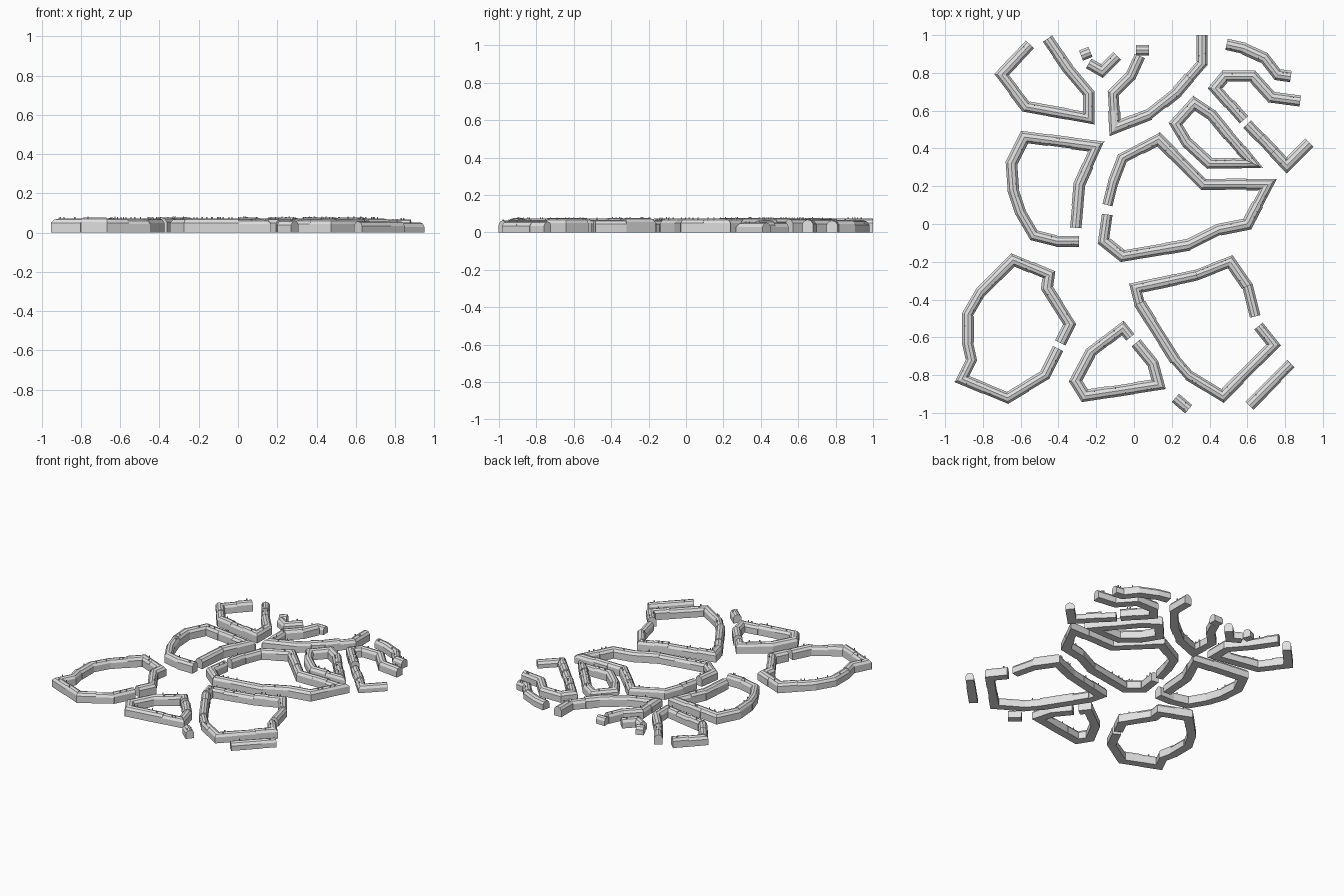
import bpy
import bmesh
import random
from mathutils import Vector

if "Cube" in bpy.data.objects:
    bpy.data.objects.remove(bpy.data.objects["Cube"], do_unlink=True)

random.seed(4)
HALF_WIDTH = 0.03
HOUSE_LENGTH = 0.12

plaster = bpy.data.materials.new("pale_grey_plaster")
plaster.use_nodes = True
grey = (0.75, 0.75, 0.75, 1)
plaster.diffuse_color = grey
plaster.node_tree.nodes["Principled BSDF"].inputs["Base Color"].default_value = grey


def side_vector(before, here, after):
    """Mitred half-width vector at a corner of the street block."""
    directions = []
    if before is not None:
        directions.append((here - before).normalized())
    if after is not None:
        directions.append((after - here).normalized())
    normals = [Vector((-d.y, d.x)) for d in directions]
    mitre = sum(normals, Vector((0, 0))).normalized()
    return mitre * HALF_WIDTH / max(mitre.dot(normals[0]), 0.5)


def add_house(bm, start, end, start_side, end_side, eave):
    """One terraced house: walls, mansard roof and closed end walls."""
    left, right = random.uniform(0.88, 1.08), random.uniform(0.88, 1.08)
    profile = [(-right, 0), (-right, eave), (-right * 0.6, eave + 0.017),
               (0, eave + 0.023), (left * 0.6, eave + 0.017),
               (left, eave), (left, 0)]
    rings = []
    for point, side in ((start, start_side), (end, end_side)):
        ring = []
        for across, height in profile:
            spot = point + side * across
            ring.append(bm.verts.new((spot.x, spot.y, height)))
        rings.append(ring)
    first, last = rings
    count = len(profile)
    for i in range(count):
        j = (i + 1) % count
        bm.faces.new((first[i], first[j], last[j], last[i]))
    bm.faces.new(first)
    bm.faces.new(list(reversed(last)))


def add_chimney(bm, start, end, side, eave):
    """Small square stack rising from the roof slope."""
    base = start.lerp(end, random.uniform(0.2, 0.8))
    base = base + side * random.choice((-0.5, 0.5))
    size = 0.003
    made = bmesh.ops.create_cube(bm, size=1)["verts"]
    bmesh.ops.scale(bm, vec=(size * 2, size * 2, 0.02), verts=made)
    bmesh.ops.translate(bm, vec=(base.x, base.y, eave + 0.019), verts=made)


def terrace(name, path, eave=0.05, closed=False):
    """Row of houses following a path given in hundredths of a unit."""
    points = [Vector(p) / 100 for p in path]
    total = len(points)
    sides = []
    for i, here in enumerate(points):
        before = points[i - 1] if closed or i > 0 else None
        after = points[(i + 1) % total] if closed or i < total - 1 else None
        sides.append(side_vector(before, here, after))

    bm = bmesh.new()
    for i in range(total if closed else total - 1):
        j = (i + 1) % total
        a, b = points[i], points[j]
        pieces = max(1, round((b - a).length / HOUSE_LENGTH))
        straight = side_vector(None, a, b)
        for k in range(pieces):
            start = a.lerp(b, k / pieces)
            end = a.lerp(b, (k + 1) / pieces)
            start_side = sides[i] if k == 0 else straight
            end_side = sides[j] if k == pieces - 1 else straight
            height = eave + random.choice((-0.006, 0, 0, 0.004))
            add_house(bm, start, end, start_side, end_side, height)
            for _ in range(random.randint(0, 2)):
                add_chimney(bm, start, end, straight, height)
    bmesh.ops.recalc_face_normals(bm, faces=bm.faces)
    mesh = bpy.data.meshes.new(name)
    bm.to_mesh(mesh)
    bm.free()
    mesh.materials.append(plaster)
    bpy.context.collection.objects.link(bpy.data.objects.new(name, mesh))


# Northern courts and the little buildings between them
terrace("north_west_court", [(-55, 95), (-70, 79), (-57, 62), (-24, 56),
                             (-24, 69), (-35, 82), (-46, 98)])
terrace("north_court", [(3, 89), (-2, 78), (-11, 69), (-10, 51), (8, 58),
                        (23, 70), (36, 85), (36, 100)])
terrace("yard_cottage", [(-28, 89), (-23, 91)], eave=0.035)
terrace("yard_corner_house", [(-24, 85), (-17, 81), (-9, 89)], eave=0.04)
terrace("north_cottage", [(1, 92), (8, 92)], eave=0.035)

# North-eastern rows
terrace("north_east_row", [(49, 95), (58, 93), (69, 88), (76, 79), (83, 78)],
        eave=0.04)
terrace("north_east_court", [(58, 55), (43, 72), (48, 78), (63, 78),
                             (73, 67), (88, 65)], eave=0.045)
terrace("east_corner_row", [(60, 53), (81, 31), (93, 43)], eave=0.035)
terrace("east_triangle_block", [(32, 64), (22, 53), (28, 43), (40, 32),
                                (63, 32), (50, 47), (41, 58)], closed=True)

# Middle blocks
terrace("west_block", [(-31, -2), (-29, 21), (-20, 41), (-58, 46), (-65, 32),
                       (-64, 18), (-60, 6), (-53, -6), (-41, -9), (-29, -9)])
terrace("central_block_street_side", [(-14, 10), (-11, 22), (-6, 35), (13, 45),
                                      (37, 21), (71, 21), (60, 0), (45, -3),
                                      (29, -11), (-6, -17), (-16, -9), (-14, 5)])

# Southern blocks
terrace("south_west_block", [(-40, -66), (-47, -80), (-67, -92), (-91, -82),
                             (-86, -72), (-88, -63), (-88, -48), (-81, -36),
                             (-64, -19), (-45, -27), (-46, -34), (-34, -53),
                             (-39, -63)])
terrace("south_block", [(-2, -60), (-6, -55), (-23, -68), (-31, -83),
                        (-26, -91), (13, -85), (10, -74), (1, -63)])
terrace("south_east_block", [(64, -49), (60, -33), (51, -20), (33, -27),
                             (1, -34), (3, -42), (22, -72), (29, -80),
                             (47, -91), (74, -64), (66, -54)])
terrace("south_cottage", [(22, -92), (29, -98)], eave=0.04)
terrace("south_east_row", [(61, -96), (83, -74)], eave=0.035)
